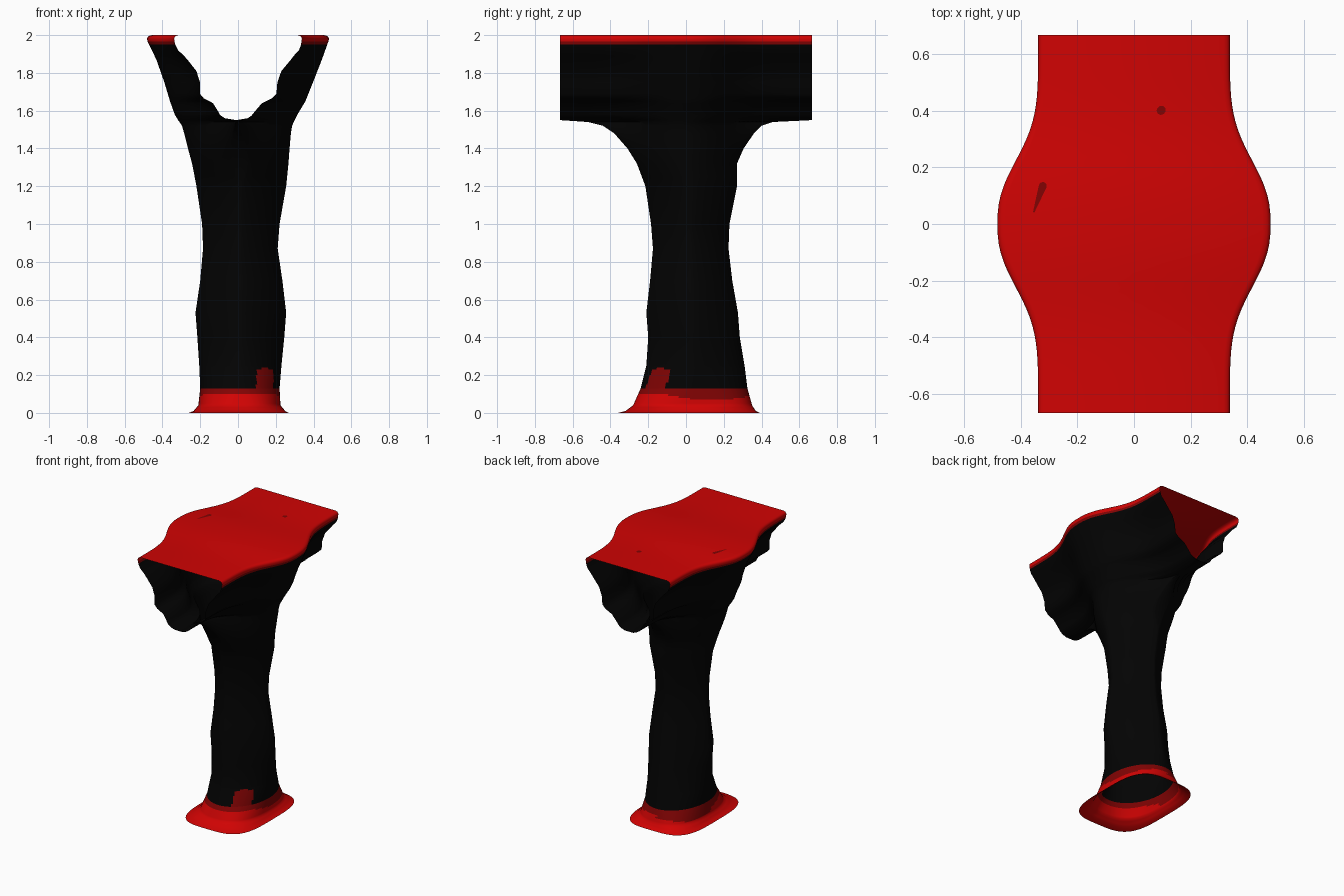
import bpy
import bmesh
import math

cube = bpy.data.objects.get("Cube")
if cube:
    bpy.data.objects.remove(cube, do_unlink=True)


def material(name, colour):
    mat = bpy.data.materials.new(name)
    mat.use_nodes = True
    mat.diffuse_color = (*colour, 1)
    mat.node_tree.nodes["Principled BSDF"].inputs["Base Color"].default_value = (*colour, 1)
    return mat


black = material("black", (0.001, 0.001, 0.001))
red = material("red", (0.63, 0.001, 0.001))
dark_red = material("dark red", (0.22, 0.001, 0.001))
palette = [black, red, dark_red]
BLACK, RED, DARK = range(3)

# Silhouette of the shell: height, x min, x max, y min, y max
OUTLINE = [
    (0, -.26, .27, -.36, .39),
    (.01, -.235, .25, -.32, .37),
    (.04, -.21, .225, -.28, .35),
    (.13, -.2, .22, -.24, .325),
    (.25, -.205, .23, -.21, .31),
    (.4, -.215, .245, -.2, .285),
    (.53, -.225, .255, -.21, .275),
    (.7, -.2, .235, -.19, .245),
    (.87, -.185, .21, -.175, .225),
    (1, -.19, .22, -.185, .23),
    (1.2, -.22, .255, -.215, .27),
    (1.32, -.243, .267, -.26, .27),
    (1.4, -.265, .273, -.31, .305),
    (1.48, -.285, .28, -.38, .36),
    (1.52, -.297, .287, -.44, .4),
    (1.54, -.31, .295, -.52, .46),
    (1.55, -.317, .3, -.667, .667),
    (1.58, -.335, .315, -.667, .667),
    (1.65, -.36, .357, -.667, .667),
    (1.75, -.39, .397, -.667, .667),
    (1.87, -.432, .444, -.667, .667),
    (1.965, -.478, .478, -.667, .667),
    (1.98, -.482, .482, -.667, .667),
    (1.99, -.478, .478, -.667, .667),
    (1.996, -.47, .47, -.667, .667),
    (2, -.455, .455, -.667, .667),
]
# Half width of the open tunnel at the two arm ends
TUNNEL = [(1.54, 0), (1.55, .035), (1.56, .06), (1.575, .083), (1.6, .1), (1.64, .13),
          (1.665, .18), (1.69, .203), (1.75, .205), (1.81, .225), (1.89, .29), (1.92, .32),
          (1.95, .333), (1.98, .338), (1.99, .335), (1.996, .328), (2, .315)]
# Roundness of the cross-section: boxy at the foot, diamond-like up the column
ROUNDNESS = [(0, 3.6), (.01, 3.4), (.04, 2.6), (.13, 2), (.25, 1.6), (.5, 1.4), (1.55, 1.37)]
ARM_Z = 1.55
DECK_Z = 1.95
STEPS = 60


def sample(table, z):
    if z <= table[0][0]:
        return table[0][1:]
    for low, high in zip(table, table[1:]):
        if z <= high[0]:
            f = (z - low[0]) / (high[0] - low[0])
            return [a + (b - a) * f for a, b in zip(low[1:], high[1:])]
    return table[-1][1:]


def shell_row(z, side):
    """One half contour at height z: closed in the column, bulging along the arms."""
    x0, x1, y0, y1 = sample(OUTLINE, z)
    end = sample(TUNNEL, z)[0]
    power = sample(ROUNDNESS, z)[0]
    centre = (x0 + x1) / 2
    half = (x1 - x0) / 2
    blend = min(1, max(0, (z - 1.2) / (ARM_Z - 1.2)))
    row = []
    for i in range(STEPS + 1):
        t = -math.cos(math.pi * i / STEPS)
        y = (y0 + y1) / 2 + t * (y1 - y0) / 2
        oval = max(0, 1 - abs(t) ** power) ** (1 / power)
        bulge = math.exp(-(abs(y) / .275) ** 2.5)
        x = end + (half - end) * ((1 - blend) * oval + blend * bulge)
        if z <= ARM_Z and i in (0, STEPS):
            x = 0
        row.append((centre + side * x, y, z))
    return row


def finish(name, bm, rule):
    bm.normal_update()
    for face in bm.faces:
        face.material_index = rule(face.calc_center_median())
    mesh = bpy.data.meshes.new(name)
    bm.to_mesh(mesh)
    bm.free()
    for mat in palette:
        mesh.materials.append(mat)
    obj = bpy.data.objects.new(name, mesh)
    bpy.context.collection.objects.link(obj)
    bpy.ops.object.select_all(action="DESELECT")
    obj.select_set(True)
    bpy.context.view_layer.objects.active = obj
    bpy.ops.object.shade_smooth_by_angle(angle=math.radians(50))


def loft(name, heights, rule, cap=False):
    bm = bmesh.new()
    tops = {}
    for side in (-1, 1):
        rows = [[bm.verts.new(p) for p in shell_row(z, side)] for z in heights]
        for low, high in zip(rows, rows[1:]):
            for i in range(STEPS):
                quad = [low[i], low[i + 1], high[i + 1], high[i]]
                bm.faces.new(quad if side > 0 else quad[::-1])
        tops[side] = rows[-1]
    if cap:
        left, right = tops[-1], tops[1]
        for i in range(STEPS):
            bm.faces.new((left[i], right[i], right[i + 1], left[i + 1]))
    bmesh.ops.remove_doubles(bm, verts=bm.verts, dist=0.0001)
    finish(name, bm, rule)


def heights_between(low, high, extra=()):
    keys = [row[0] for row in OUTLINE + TUNNEL] + list(extra)
    return sorted({round(z, 3) for z in keys if low <= z <= high})


def skirt_colour(p):
    wave = .085 + .02 * math.sin(9 * p.y + 3.5)
    # The dark edge hangs lower round the back left-hand corner
    if p.x < 0 < p.y:
        wave -= .02
    return RED if p.z < wave else DARK


def column_colour(p):
    # Round-topped tab of the dark stain on one corner of the column
    tab = .098 < p.x < .187 and p.y < 0 and p.z < .237 - 7 * (p.x - .142) ** 2
    return DARK if tab else BLACK


def deck_colour(p):
    return DARK if p.z < 1.965 else RED


# Flared skirt, hollow column with open arms, and flat deck
fine = [i * .01 for i in range(25)]
loft("base_skirt", heights_between(0, .13, fine), skirt_colour)
loft("column_and_arms", heights_between(.13, DECK_Z, fine + [1.25, 1.36, 1.44]),
     column_colour)
loft("top_deck", heights_between(DECK_Z, 2), deck_colour, cap=True)


def stain(name, start, end, r0, r1):
    """Flat teardrop mark on the deck."""
    bm = bmesh.new()
    angle = math.atan2(end[1] - start[1], end[0] - start[0])
    points = []
    for (cx, cy), r, turn in ((start, r0, math.pi / 2), (end, r1, -math.pi / 2)):
        for i in range(9):
            a = angle + turn + math.pi * i / 8
            points.append((cx + r * math.cos(a), cy + r * math.sin(a), 2.0006))
    bm.faces.new([bm.verts.new(p) for p in points])
    finish(name, bm, lambda p: DARK)


stain("round_stain", (.095, .4), (.097, .402), .015, .015)
stain("teardrop_stain", (-.353, .044), (-.322, .134), .003, .014)
